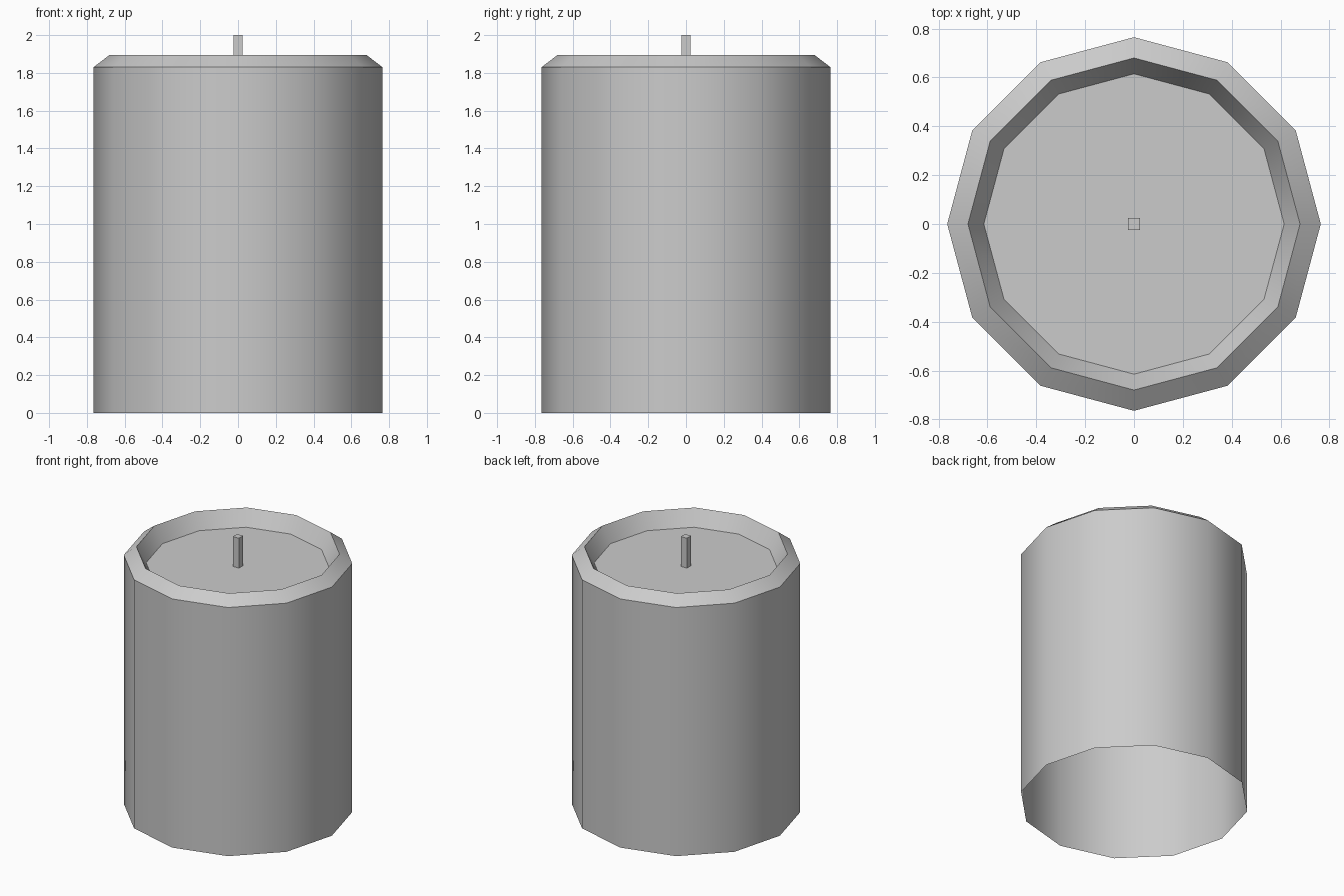
import bpy, bmesh
from math import cos, sin, pi, radians

cube = bpy.data.objects.get("Cube")
if cube:
    bpy.data.objects.remove(cube)

# One plain grey for the whole candle
grey = bpy.data.materials.new("plain_grey")
grey.use_nodes = True
colour = (0.6, 0.6, 0.6, 1)
grey.diffuse_color = colour
grey.node_tree.nodes["Principled BSDF"].inputs["Base Color"].default_value = colour


def lathe(name, profile, sides, turn=0.0, cap_top=True):
    """Stack rings of (radius, height) and bridge them, open at the base."""
    bm = bmesh.new()
    rings = [[bm.verts.new((r * cos(turn + 2 * pi * i / sides),
                            r * sin(turn + 2 * pi * i / sides), z))
              for i in range(sides)] for r, z in profile]
    for low, high in zip(rings, rings[1:]):
        for i in range(sides):
            j = (i + 1) % sides
            bm.faces.new((low[i], low[j], high[j], high[i]))
    if cap_top:
        bm.faces.new(rings[-1])
    mesh = bpy.data.meshes.new(name)
    bm.to_mesh(mesh)
    bm.free()
    mesh.materials.append(grey)
    obj = bpy.data.objects.new(name, mesh)
    bpy.context.collection.objects.link(obj)
    bpy.ops.object.select_all(action='DESELECT')
    obj.select_set(True)
    bpy.context.view_layer.objects.active = obj
    bpy.ops.object.shade_smooth_by_angle(angle=radians(35))
    return obj


# Hollow body: wall, bevelled rim, slope down to the sunken top
lathe("candle_body", [(0.765, 0), (0.765, 1.83), (0.68, 1.895), (0.615, 1.78)], 12)

# Square wick standing on the sunken top
half = 0.024
lathe("wick", [(half * 2 ** 0.5, 1.78), (half * 2 ** 0.5, 2.0)], 4, turn=pi / 4)
